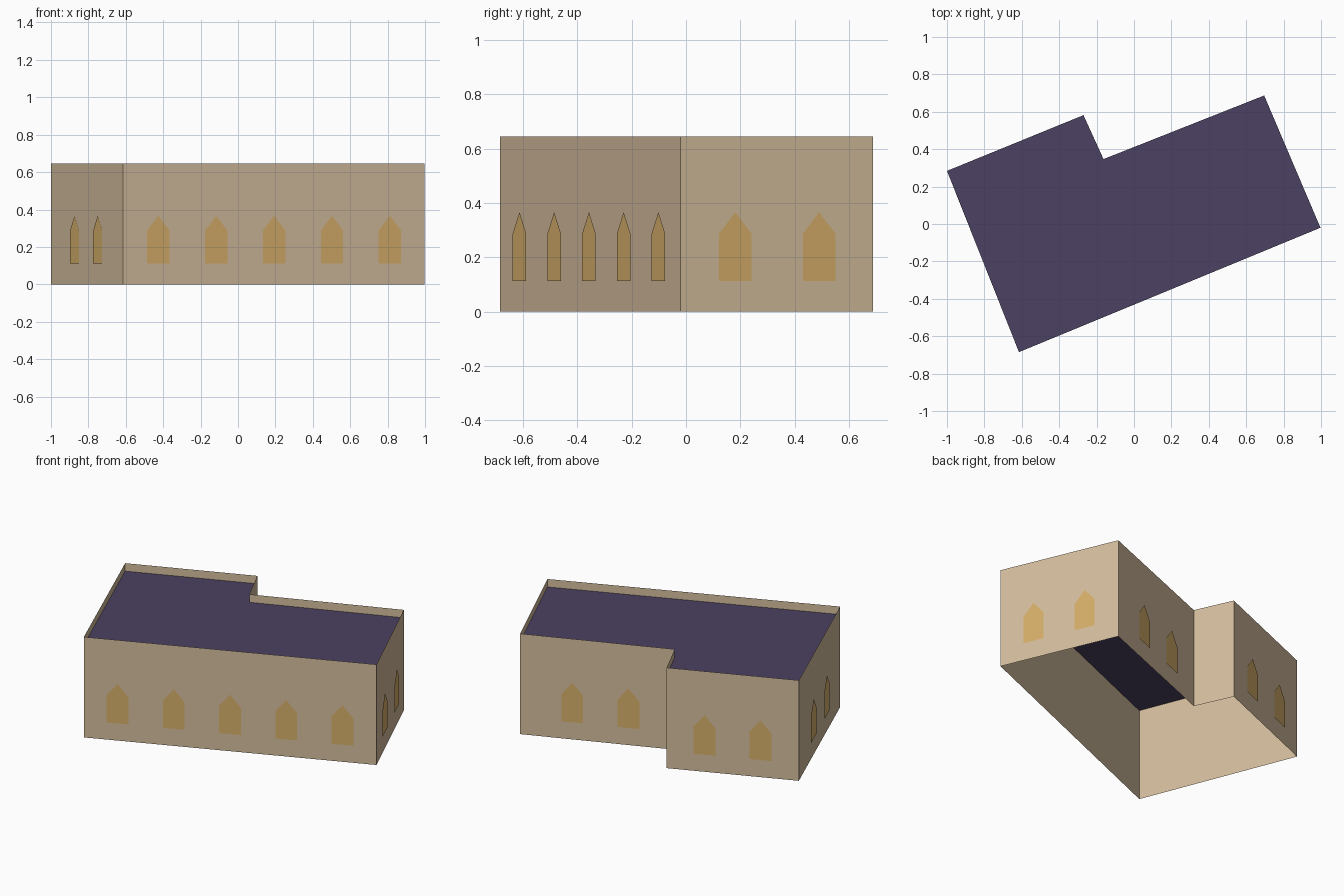
import bpy
from mathutils import Vector

if "Cube" in bpy.data.objects:
    bpy.data.objects.remove(bpy.data.objects["Cube"])

HEIGHT = 0.645
ROOF_Z = 0.594
SPACING = 0.335   # distance between window centres
OFFSET = 0.005    # windows sit just proud of the wall

# Footprint corners, counter-clockwise
corners = [Vector(p) for p in ((-0.615, -0.685), (0.997, -0.02), (0.696, 0.687),
                               (-0.163, 0.347), (-0.27, 0.582), (-1.0, 0.284))]
# Per wall: number of windows, centre of the row along the wall
window_rows = [(5, 0.5), (2, 0.5), (2, 0.52), (0, 0.5), (2, 0.5), (2, 0.5)]
# Pointed window outline: across, up
window_outline = [(-0.065, 0.112), (0.065, 0.112), (0.065, 0.287),
                  (0, 0.366), (-0.065, 0.287)]


def material(name, rgb):
    mat = bpy.data.materials.new(name)
    mat.use_nodes = True
    color = (*rgb, 1)
    mat.diffuse_color = color
    bsdf = next(n for n in mat.node_tree.nodes if n.type == 'BSDF_PRINCIPLED')
    bsdf.inputs["Base Color"].default_value = color
    bsdf.inputs["Roughness"].default_value = 0.9
    return mat


def add_mesh(name, polygons, mat):
    verts, faces = [], []
    for poly in polygons:
        faces.append(range(len(verts), len(verts) + len(poly)))
        verts += poly
    mesh = bpy.data.meshes.new(name)
    mesh.from_pydata(verts, [], [list(f) for f in faces])
    mesh.materials.append(mat)
    obj = bpy.data.objects.new(name, mesh)
    bpy.context.collection.objects.link(obj)
    return obj


wall_mat = material("sandstone", (0.658, 0.508, 0.337))
window_mat = material("amber glass", (0.672, 0.429, 0.144))
roof_mat = material("slate purple", (0.072, 0.054, 0.122))

# Thin outer walls and the windows on each of them
walls, windows = [], []
for i, (count, middle) in enumerate(window_rows):
    a, b = corners[i], corners[(i + 1) % len(corners)]
    walls.append([(*a, 0), (*b, 0), (*b, HEIGHT), (*a, HEIGHT)])
    along = (b - a).normalized()
    outward = Vector((along.y, -along.x))
    for k in range(count):
        centre = a.lerp(b, middle) + along * SPACING * (k - (count - 1) / 2)
        centre += outward * OFFSET
        windows.append([(*(centre + along * u), z) for u, z in window_outline])

add_mesh("walls", walls, wall_mat)
add_mesh("windows", windows, window_mat)

# Flat roof sunk below the parapet
add_mesh("roof", [[(*c, ROOF_Z) for c in corners]], roof_mat)
